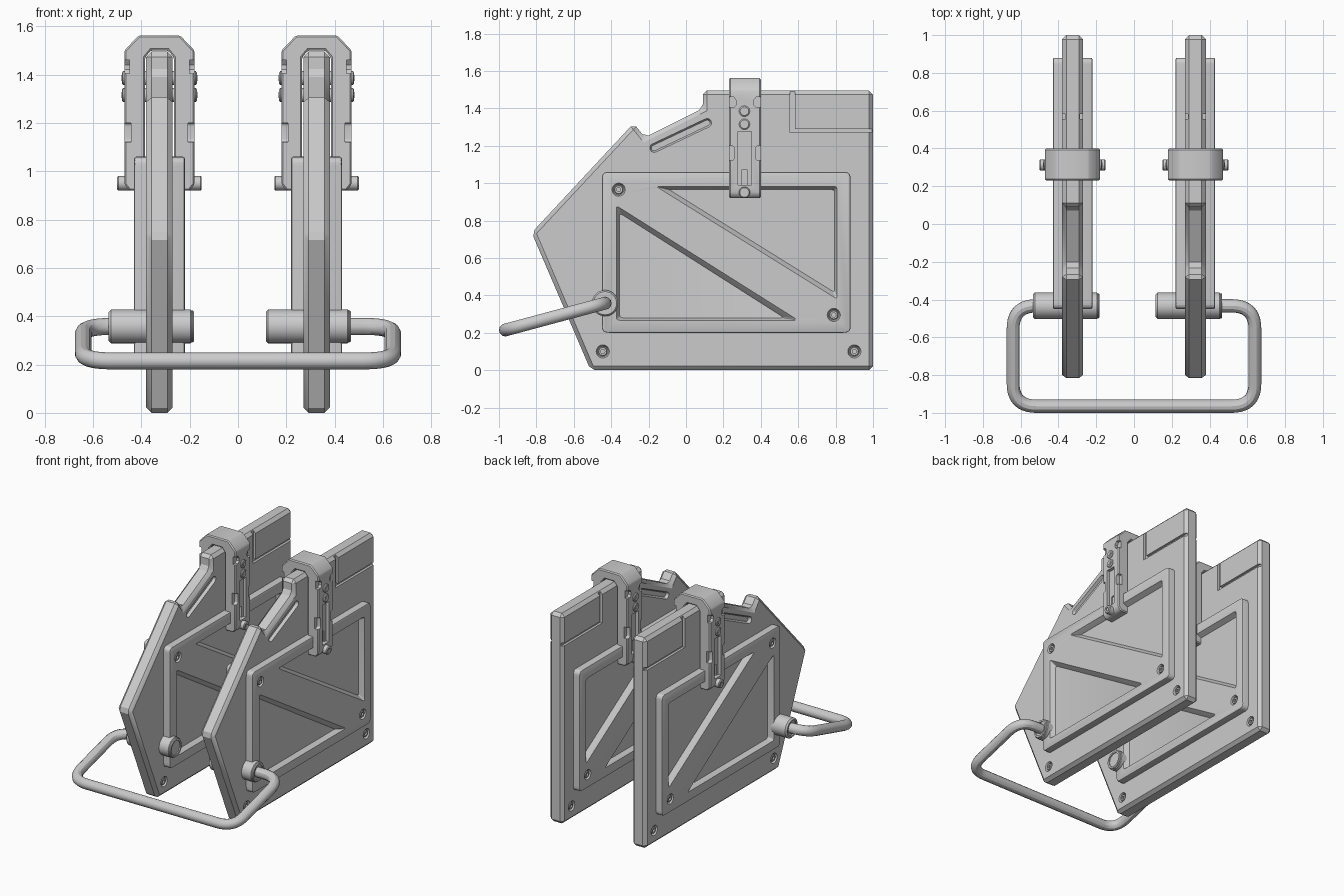
import bpy, bmesh, math
from mathutils import Vector

if "Cube" in bpy.data.objects:
    bpy.data.objects.remove(bpy.data.objects["Cube"])

parts = []  # parts of one holder, built round x = 0 and later placed twice


def fillet(pts, t, closed=True, n=5):
    """Round the corners of a path, starting each curve t before the corner."""
    pts = [Vector(p) for p in pts]
    out = []
    for i, p in enumerate(pts):
        if not closed and i in (0, len(pts) - 1):
            out.append(p)
            continue
        a = p + (pts[i - 1] - p).normalized() * t
        b = p + (pts[(i + 1) % len(pts)] - p).normalized() * t
        for k in range(n + 1):
            s = k / n
            out.append(a * (1 - s) ** 2 + p * 2 * s * (1 - s) + b * s * s)
    return out


def circle(y, z, r, n=24):
    return [(y + r * math.cos(2 * math.pi * k / n), z + r * math.sin(2 * math.pi * k / n)) for k in range(n)]


def loft(name, outline, x0, x1, outline2=None, bevel=0, segments=1, axis='x'):
    """Solid between an outline at x0 and (optionally another) outline at x1."""
    bm = bmesh.new()
    place = (lambda p, x: (x, p[0], p[1])) if axis == 'x' else (lambda p, y: (p[0], y, p[1]))
    a = [bm.verts.new(place(p, x0)) for p in outline]
    b = [bm.verts.new(place(p, x1)) for p in (outline2 or outline)]
    n = len(a)
    bm.faces.new(a)
    bm.faces.new(b[::-1])
    for i in range(n):
        bm.faces.new((a[i], b[i], b[(i + 1) % n], a[(i + 1) % n]))
    bmesh.ops.recalc_face_normals(bm, faces=bm.faces)
    if bevel:
        bmesh.ops.bevel(bm, geom=bm.edges[:], offset=bevel, segments=segments, profile=0.5, affect='EDGES')
    me = bpy.data.meshes.new(name)
    bm.to_mesh(me)
    bm.free()
    ob = bpy.data.objects.new(name, me)
    bpy.context.collection.objects.link(ob)
    return ob


def lathe(name, profile, y, z, n=32):
    """Revolve (radius, x) points round an x-parallel axis."""
    bm = bmesh.new()
    rings = [[bm.verts.new((x, *p)) for p in circle(y, z, r, n)] for r, x in profile]
    for a, b in zip(rings, rings[1:]):
        for i in range(n):
            bm.faces.new((a[i], a[(i + 1) % n], b[(i + 1) % n], b[i]))
    bm.faces.new(rings[0])
    bm.faces.new(rings[-1])
    bmesh.ops.recalc_face_normals(bm, faces=bm.faces)
    me = bpy.data.meshes.new(name)
    bm.to_mesh(me)
    bm.free()
    ob = bpy.data.objects.new(name, me)
    bpy.context.collection.objects.link(ob)
    parts.append(ob)
    return ob


def carve(ob, outline, x0, x1, outline2=None):
    """Cut the same pocket into both sides of a part."""
    for s in (1, -1):
        cutter = loft("cutter", outline, s * x0, s * x1, outline2)
        cutter.hide_render = True
        mod = ob.modifiers.new("cut", 'BOOLEAN')
        mod.operation, mod.object, mod.solver = 'DIFFERENCE', cutter, 'EXACT'
        bpy.context.view_layer.objects.active = ob
        bpy.ops.object.modifier_apply(modifier=mod.name)
        bpy.data.objects.remove(cutter)


def rect(y0, y1, z0, z1):
    return [(y0, z0), (y1, z0), (y1, z1), (y0, z1)]


# Side plate with chamfered rim
plate = loft("side_plate", [(-.51, 0), (-.825, .735), (-.28, 1.32), (-.22, 1.245), (.09, 1.40),
                            (.09, 1.495), (1, 1.495), (1, 0)], -.055, .055, bevel=.022)
parts.append(plate)
# L-shaped groove and slanted slot
carve(plate, [(.555, 1.55), (.555, 1.27), (1.05, 1.27), (1.05, 1.29), (.582, 1.29), (.582, 1.55)], .038, .1)


def capsule(r):
    a, b = Vector((-.17, 1.188)), Vector((.113, 1.322))
    ang = math.atan2(b.y - a.y, b.x - a.x)
    return [(c.x + r * math.cos(ang + o + math.pi * k / 8), c.y + r * math.sin(ang + o + math.pi * k / 8))
            for c, o in ((b, -math.pi / 2), (a, math.pi / 2)) for k in range(9)]


carve(plate, capsule(.015), .035, .06, capsule(.026))

# Raised panel with two triangular pockets
panel = loft("raised_panel", fillet(rect(-.45, .88, .2, 1.06), .03, n=3), -.105, .105, bevel=.009, segments=2)
parts.append(panel)
carve(panel, fillet([(-.355, .84), (-.355, .28), (.525, .28)], .018), .068, .11,
      fillet([(-.375, .885), (-.375, .265), (.61, .265)], .018))
carve(panel, fillet([(-.09, .965), (.795, .965), (.795, .415)], .018), .068, .11,
      fillet([(-.17, .985), (.81, .985), (.81, .375)], .018))

# Socket screws in countersunk holes
for body, x, spots in ((plate, .055, ((-.445, .1), (.9, .1))), (panel, .105, ((-.36, .965), (.79, .295)))):
    for y, z in spots:
        carve(body, circle(y, z, .028), x - .02, x + .002, circle(y, z, .036))
        for s in (1, -1):
            lathe("screw", [(.024, s * (x - .025)), (.024, s * (x - .006)), (.021, s * (x - .003)),
                            (.011, s * (x - .003)), (.011, s * (x - .014))], y, z, 18)

# Clip straddling the top edge of the plate
half = [(.035, 1.5), (.06, 1.47), (.06, .92), (.125, .92), (.145, .945), (.145, 1.5), (.085, 1.562)]
clip = loft("clip", half + [(-x, z) for x, z in half[::-1]], .23, .40, bevel=.007, axis='y')
parts.append(clip)
carve(clip, rect(.277, .349, .99, 1.275), .122, .16)
carve(clip, rect(.297, .329, .99, 1.07), .112, .16)
for c in (.225, .405):  # edge notches on both sides of each leg
    d = 1 if c < .3 else -1
    carve(clip, fillet([(c - d * .02, 1.12), (c + d * .032, 1.12), (c + d * .032, 1.2), (c - d * .02, 1.2)], .016),
          .118, .16)
    carve(clip, [(c - d * .02, 1.46), (c + d * .03, 1.46), (c + d * .045, 1.44), (c + d * .045, 1.42),
                 (c + d * .03, 1.405), (c - d * .02, 1.405)], .124, .16)

# Clip bolts and the pin at the foot of the clip
for z in (1.385, 1.315):
    lathe("clip_bolt", [(.023, -.155), (.029, -.15), (.029, .15), (.023, .155)], .3125, z, 20)
    for s in (1, -1):
        lathe("bolt_centre", [(.012, s * .15), (.012, s * .158)], .3125, z, 12)
lathe("clip_pin", [(.013, -.168), (.013, -.175), (.025, -.175), (.03, -.17), (.03, .17), (.025, .175),
                   (.013, .175), (.013, .168)], .3125, .95, 24)

# Handle sleeve through the plate
lathe("handle_sleeve", [(.05, -.2), (.05, -.21), (.06, -.21), (.07, -.2), (.07, .128), (.066, .132),
                        (.066, .137), (.062, .142), (.05, .142), (.05, .134)], -.433, .358, 36)

# Bent tube handle joining both sleeves
curve = bpy.data.curves.new("handle", 'CURVE')
curve.dimensions, curve.bevel_depth, curve.bevel_resolution, curve.use_fill_caps = '3D', .035, 4, True
path = fillet([(-.45, -.433, .358), (-.64, -.433, .358), (-.64, -.965, .215),
               (.64, -.965, .215), (.64, -.433, .358), (.38, -.433, .358)], .125, closed=False, n=10)
spline = curve.splines.new('POLY')
spline.points.add(len(path) - 1)
for sp, p in zip(spline.points, path):
    sp.co = (*p, 1)
handle = bpy.data.objects.new("handle", curve)
bpy.context.collection.objects.link(handle)
bpy.ops.object.select_all(action='DESELECT')
handle.select_set(True)
bpy.context.view_layer.objects.active = handle
bpy.ops.object.convert(target='MESH')

# Smooth the round parts, then place the holder left and right
for ob in parts:
    ob.select_set(True)
bpy.ops.object.shade_smooth_by_angle(angle=math.radians(30))
for ob in parts:
    twin = ob.copy()
    bpy.context.collection.objects.link(twin)
    name = ob.name
    ob.name, twin.name = "left_" + name, "right_" + name
    ob.location.x, twin.location.x = -.325, .325
